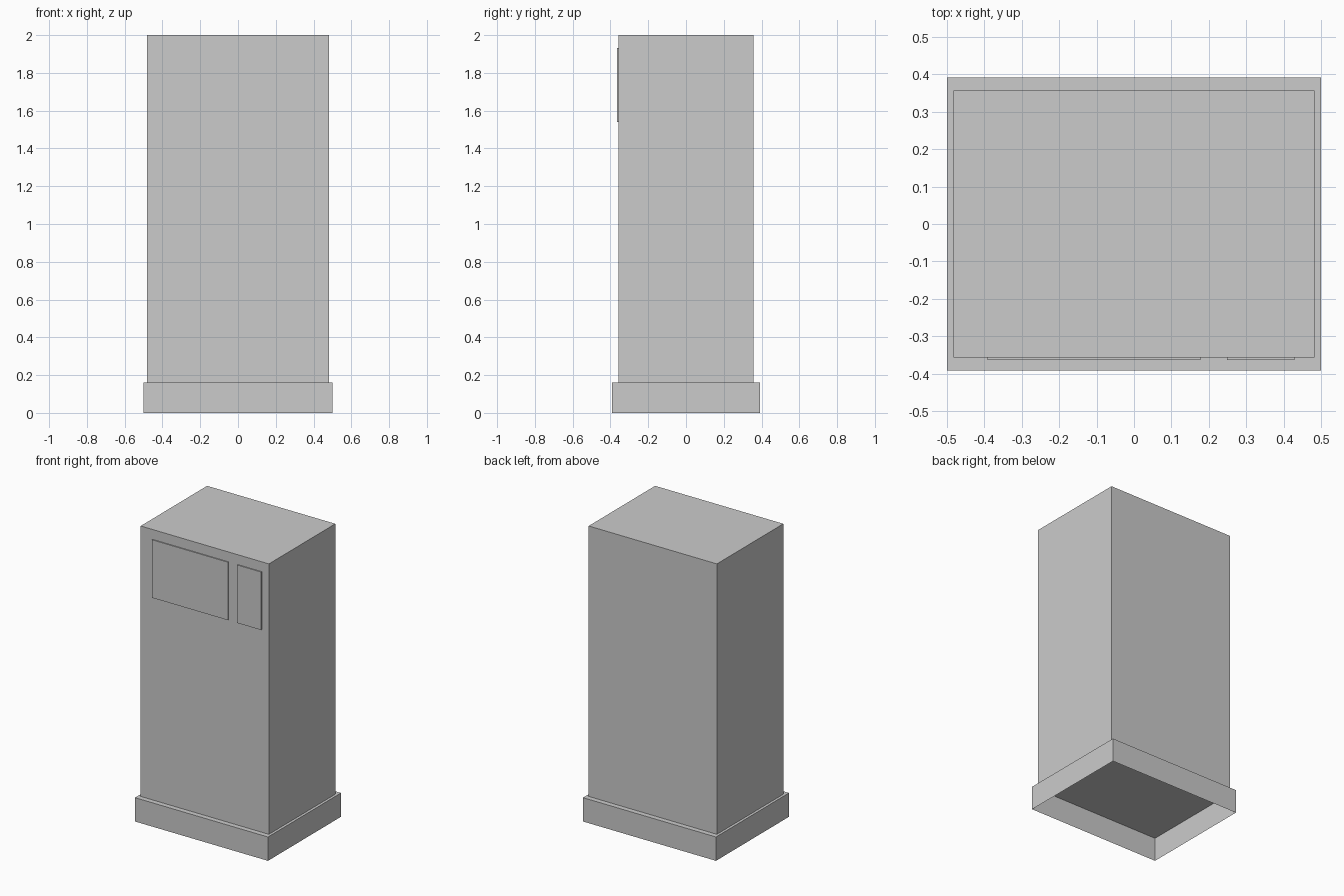
import bpy, bmesh

if "Cube" in bpy.data.objects:
    bpy.data.objects.remove(bpy.data.objects["Cube"])


def box(name, x, y, z, open_side=None):
    """Box between coordinate limits, optionally with the face pointing along open_side removed."""
    bm = bmesh.new()
    bmesh.ops.create_cube(bm, size=1)
    for v in bm.verts:
        for axis, (lo, hi) in enumerate((x, y, z)):
            v.co[axis] = hi if v.co[axis] > 0 else lo
    bm.normal_update()
    if open_side:
        axis, sign = open_side
        hidden = [f for f in bm.faces if f.normal[axis] * sign > 0.9]
        bmesh.ops.delete(bm, geom=hidden, context='FACES_ONLY')
    mesh = bpy.data.meshes.new(name)
    bm.to_mesh(mesh)
    bm.free()
    obj = bpy.data.objects.new(name, mesh)
    bpy.context.collection.objects.link(obj)
    return obj


BASE_TOP = 0.162
FRONT = -0.357

# Plinth: a lid with four walls, open underneath
box("plinth", (-0.5, 0.5), (-0.392, 0.392), (0, BASE_TOP), open_side=(2, -1))

# Main cabinet standing on the plinth
box("cabinet", (-0.482, 0.482), (FRONT, -FRONT), (BASE_TOP, 2.0), open_side=(2, -1))

# Thin raised panels on the front
for name, x in (("wide_panel", (-0.392, 0.178)), ("narrow_panel", (0.248, 0.429))):
    box(name, x, (FRONT - 0.007, FRONT), (1.539, 1.933), open_side=(1, 1))
